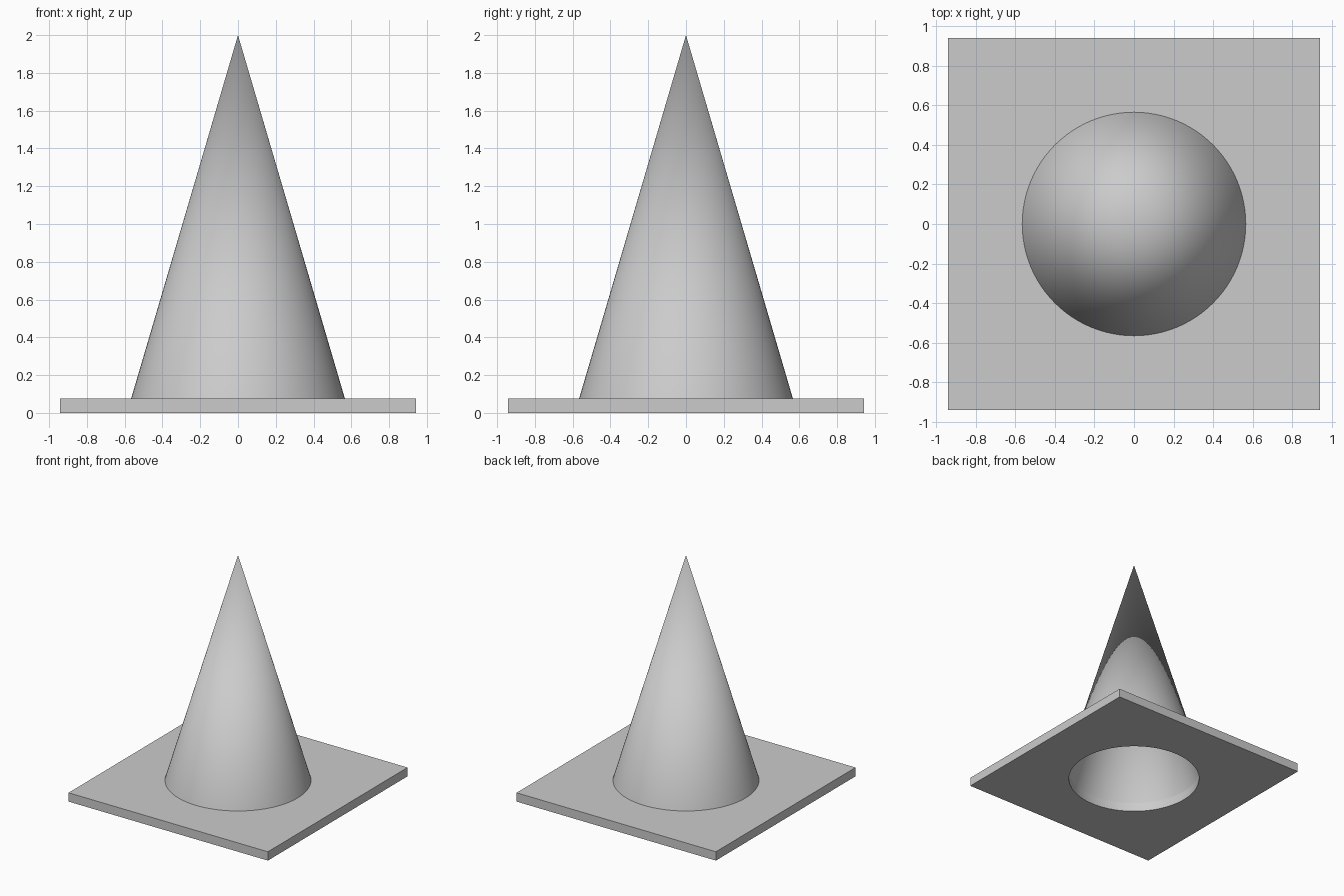
import bpy, bmesh
from math import sin, cos, tau, radians

old = bpy.data.objects.get("Cube")
if old:
    bpy.data.objects.remove(old, do_unlink=True)

SIDES = 96                      # multiple of 8, so the plate corners are exact
HALF, THICK = 0.943, 0.0755     # base plate half width and thickness
R_OUT, R_IN = 0.566, 0.528      # cone radii at its foot
TIP, TIP_IN = 2.0, 1.96         # outer and inner cone tips

grey = bpy.data.materials.new("light_grey")
grey.use_nodes = True
colour = (0.6, 0.6, 0.6, 1)
grey.diffuse_color = colour
grey.node_tree.nodes["Principled BSDF"].inputs["Base Color"].default_value = colour


def ring(bm, radius, z, square=False):
    """A circle of vertices, or the same directions pushed out to a square."""
    verts = []
    for i in range(SIDES):
        c, s = cos(tau * i / SIDES), sin(tau * i / SIDES)
        k = radius / max(abs(c), abs(s)) if square else radius
        verts.append(bm.verts.new((k * c, k * s, z)))
    return verts


def bridge(bm, a, b):
    for i in range(SIDES):
        j = (i + 1) % SIDES
        bm.faces.new((a[i], a[j], b[j], b[i]))


def fan(bm, loop, z):
    tip = bm.verts.new((0, 0, z))
    for i in range(SIDES):
        bm.faces.new((loop[i], loop[(i + 1) % SIDES], tip))


def finish(bm, name):
    bmesh.ops.recalc_face_normals(bm, faces=bm.faces)
    mesh = bpy.data.meshes.new(name)
    bm.to_mesh(mesh)
    bm.free()
    mesh.materials.append(grey)
    obj = bpy.data.objects.new(name, mesh)
    bpy.context.collection.objects.link(obj)
    bpy.ops.object.select_all(action="DESELECT")
    obj.select_set(True)
    bpy.context.view_layer.objects.active = obj
    bpy.ops.object.shade_smooth_by_angle(angle=radians(10))


# Square base plate with a round hole through it
bm = bmesh.new()
loops = [ring(bm, R_IN, 0), ring(bm, HALF, 0, True),
         ring(bm, HALF, THICK, True), ring(bm, R_IN, THICK)]
for n, loop in enumerate(loops):
    bridge(bm, loop, loops[(n + 1) % len(loops)])
finish(bm, "base_plate")

# Hollow cone standing on the plate
bm = bmesh.new()
outer, inner = ring(bm, R_OUT, THICK), ring(bm, R_IN, THICK)
bridge(bm, outer, inner)
fan(bm, outer, TIP)
fan(bm, inner, TIP_IN)
finish(bm, "cone_shell")
